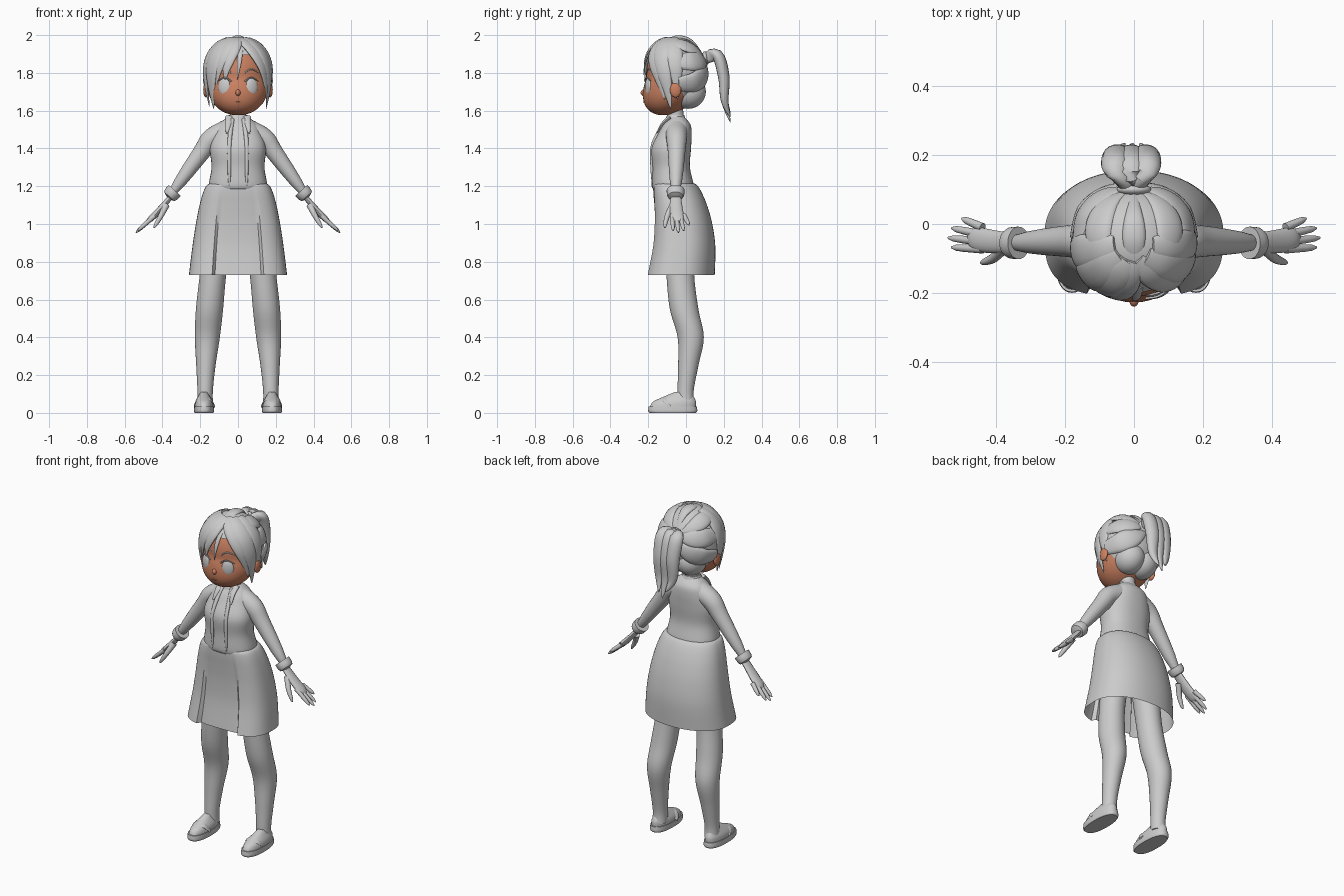
import bpy
import bmesh
from math import sin, cos, pi, radians
from mathutils import Vector, Matrix

if "Cube" in bpy.data.objects:
    bpy.data.objects.remove(bpy.data.objects["Cube"])


def material(name, red, green, blue):
    mat = bpy.data.materials.new(name)
    mat.use_nodes = True
    colour = (red, green, blue, 1)
    mat.diffuse_color = colour
    mat.node_tree.nodes["Principled BSDF"].inputs["Base Color"].default_value = colour
    return mat


GREY = material("plain grey", .6, .6, .6)
SKIN = material("warm skin", .6, .22, .12)
SKULL = Vector((0, -.055, 1.8))
SKULL_WIDTH, SKULL_DEPTH, SKULL_HEIGHT = .172, .167, .19
FRONTWARD = Vector((0, 1, 0))
parts = []


def finish(name, mesh_builder, mat, mirror):
    bmesh.ops.recalc_face_normals(mesh_builder, faces=mesh_builder.faces)
    mesh = bpy.data.meshes.new(name)
    mesh_builder.to_mesh(mesh)
    mesh_builder.free()
    mesh.materials.append(mat)
    part = bpy.data.objects.new(name, mesh)
    bpy.context.collection.objects.link(part)
    if mirror:
        part.modifiers.new("both sides", 'MIRROR')
    parts.append(part)


def smooth_rows(rows, steps=5):
    """Catmull-Rom interpolation between rows of numbers."""
    rows = [Vector(row) for row in rows]
    padded = [rows[0], *rows, rows[-1]]
    result = []
    for before, start, end, after in zip(padded, padded[1:], padded[2:], padded[3:]):
        for step in range(steps):
            t = step / steps
            bend = 2 * before - 5 * start + 4 * end - after
            twist = 3 * (start - end) + after - before
            result.append(start + t / 2 * (end - before + t * (bend + t * twist)))
    return result + [rows[-1]]


def skin_rings(name, rings, mat, mirror, capped=True):
    builder = bmesh.new()
    loops = [[builder.verts.new(point) for point in ring] for ring in rings]
    for low, high in zip(loops, loops[1:]):
        for i in range(len(low)):
            builder.faces.new((low[i - 1], low[i], high[i], high[i - 1]))
    if capped:
        builder.faces.new(loops[0])
        builder.faces.new(loops[-1])
    finish(name, builder, mat, mirror)


def power(value, exponent):
    return (1 if value >= 0 else -1) * abs(value) ** exponent


def loft(name, rows, depth, mat=GREY, square=2, front_square=None, mirror=False,
         segments=40, capped=True, pleat=0, lean=lambda z: 0):
    """Stack of level ovals given as height, centre y and half width."""
    rings = []
    for z, y, radius in smooth_rows(rows):
        ring = []
        for i in range(segments):
            across, ahead = sin(2 * pi * i / segments), cos(2 * pi * i / segments)
            exponent = 2 / (front_square if front_square and ahead > 0 else square)
            inset = pleat * (rows[0][0] - z) if ahead > 0 and abs(across) < .33 else 0
            ring.append((lean(z) + radius * power(across, exponent),
                         y - radius * depth * power(ahead, exponent) + inset, z))
        rings.append(ring)
    skin_rings(name, rings, mat, mirror, capped)


def tube(name, path, start, end, flat=1, up=FRONTWARD, swell=False, mirror=False, segments=16):
    """Round-ended sweep; without an up direction it lies flat on the skull."""
    points = smooth_rows(path)
    last = len(points) - 1
    rings = []
    for i, point in enumerate(points):
        t = i / last
        along = points[min(i + 1, last)] - points[max(i - 1, 0)]
        side = along.cross(up or point - SKULL).normalized()
        normal = side.cross(along).normalized()
        width = start + (end - start) * t
        width *= sin(pi * (.2 + .79 * t)) if swell else max(.1, 1 - t ** 6) ** .5
        turns = [2 * pi * k / segments for k in range(segments)]
        rings.append([point + width * (side * cos(a) + normal * flat * sin(a)) for a in turns])
    skin_rings(name, rings, GREY, mirror)


def ball(name, centre, radii, mat=GREY, yaw=0, mirror=False, drop=None):
    builder = bmesh.new()
    place = Matrix.Translation(centre) @ Matrix.Rotation(radians(yaw), 4, 'Z') @ Matrix.Diagonal((*radii, 1))
    bmesh.ops.create_uvsphere(builder, u_segments=40, v_segments=24, radius=1, matrix=place)
    if drop:
        unwanted = [face for face in builder.faces if drop(face.calc_center_median())]
        bmesh.ops.delete(builder, geom=unwanted, context='FACES')
    finish(name, builder, mat, mirror)


def lock(name, turn_start, turn_end, z_end, width, z_start=1.98, mirror=False):
    """Strand over the skull between two azimuths, measured from the front."""
    path = []
    for step in range(6):
        t = step / 5
        azimuth = radians(turn_start + (turn_end - turn_start) * t ** .7)
        z = z_start + (z_end - z_start) * t ** 1.5
        rise = (z - SKULL.z) / SKULL_HEIGHT
        reach = (1 - rise * rise) ** .5 if rise > 0 else 1 - .12 * rise * rise
        path.append((SKULL.x + SKULL_WIDTH * reach * sin(azimuth),
                     SKULL.y - SKULL_DEPTH * reach * cos(azimuth), z))
    tube(name, path, width, width, flat=.36, up=None, swell=True, mirror=mirror)


# Head: a squared-off egg whose chin slides forward
heights = [sin(pi * i / 17) for i in range(-8, 9)]
loft("head", [(1.77 + .195 * h, -.06 + .06 * min(0, h), .165 * (1 - abs(h) ** 2.5) ** .5) for h in heights],
     depth=.92, mat=SKIN)

# Face details
ball("nose", (0, -.22, 1.695), (.014, .02, .018), SKIN)
ball("mouth", (0, -.223, 1.645), (.016, .004, .003), SKIN)
ball("ears", (.17, -.055, 1.71), (.014, .03, .04), SKIN, mirror=True)
ball("eyes", (.072, -.2, 1.725), (.034, .014, .047), yaw=22, mirror=True)
for name, z, back in (("upper_lashes", 1.755, 0), ("eyebrows", 1.8, .01)):
    tube(name, [(.035, back - .216, z), (.07, back - .21, z + .02), (.11, back - .185, z)],
         start=.004, end=.003, mirror=True)

# Hair cap, open over the face
ball("hair_cap", SKULL, (.176, .168, .19),
     drop=lambda c: c.z < 1.62 or (c.y < -.06 and c.z < 1.9))

# Fringe and side strands
lock("right_fringe_inner", -4, -24, 1.76, width=.045)
lock("right_fringe_middle", -20, -42, 1.74, width=.052)
lock("right_fringe_outer", -45, -58, 1.61, width=.055)
lock("right_side_strand", -80, -80, 1.62, width=.05)
lock("left_fringe_inner", 8, 68, 1.66, width=.042)
lock("left_fringe_outer", 40, 80, 1.61, width=.048)
lock("left_side_strand", 80, 94, 1.66, width=.045)
lock("loose_strand", 8, -1, 1.76, width=.013, z_start=1.92)

# Hair swept back to the tie
lock("swept_upper_hair", 60, 174, 1.88, width=.046, z_start=1.96, mirror=True)
lock("swept_middle_hair", 85, 176, 1.87, width=.055, z_start=1.86, mirror=True)
lock("swept_lower_hair", 95, 178, 1.84, width=.06, z_start=1.74, mirror=True)
ball("nape_hair", (.045, .01, 1.7), (.085, .095, .09), mirror=True)
tube("crown_strand", [(0, -.1, 1.97), (0, -.04, 1.985), (0, .03, 1.965), (0, .1, 1.88)],
     start=.036, end=.03, flat=.4, up=None, swell=True)

# Ponytail and its band
ball("hair_band", (0, .1, 1.872), (.05, .02, .042))
for name, x in (("left", .036), ("middle", -.008), ("right", -.052)):
    tube("ponytail_" + name,
         [(x / 4, .1, 1.87), (x, .165, 1.895), (x, .2, 1.78), (x, .205, 1.65), (x / 2, .235, 1.53 + abs(x))],
         start=.042, end=.042, flat=.75, up=None, swell=True)

# Neck, jacket and collar
loft("neck", [(1.48, -.05, .045), (1.64, -.06, .042)], depth=1)
loft("jacket", [(1.18, -.07, .13), (1.2, -.07, .155), (1.3, -.08, .14), (1.4, -.08, .148),
                (1.48, -.06, .125), (1.53, -.05, .1), (1.57, -.05, .05)], depth=.72, square=2.3)
loft("collar", [(1.54, -.055, .065), (1.578, -.055, .05)], depth=.9)
tube("collar_points", [(.045, -.085, 1.565), (.05, -.125, 1.53), (.06, -.155, 1.48)],
     start=.024, end=.008, flat=.5, mirror=True)
tube("lapels", [(.03, -.1, 1.555), (.042, -.155, 1.47), (.046, -.18, 1.4), (.046, -.181, 1.3), (.046, -.176, 1.2)],
     start=.012, end=.01, flat=.8, mirror=True)

# Sleeves and cuffs
tube("sleeves", [(.06, -.05, 1.49), (.14, -.05, 1.45), (.2, -.05, 1.37), (.36, -.055, 1.15)],
     start=.062, end=.04, mirror=True, segments=24)
tube("cuffs", [(.335, -.055, 1.178), (.37, -.055, 1.14)], start=.043, end=.042, flat=1.1, mirror=True, segments=24)

# Hands, with the fingers fanned by rule
tube("palms", [(.35, -.055, 1.15), (.42, -.05, 1.07), (.48, -.04, 1.01)],
     start=.013, end=.02, flat=2.1, mirror=True)
for i, name in enumerate(("index", "middle", "ring", "little")):
    drop = .01 * (i - 1) ** 2
    tube(name + "_fingers", [(.44, .021 * i - .073, 1.045), (.54 - drop, .028 * i - .068, .955 + drop)],
         start=.013, end=.01, mirror=True)
tube("thumbs", [(.38, -.07, 1.1), (.41, -.1, 1.04), (.445, -.113, .98)], start=.018, end=.01, mirror=True)

# Skirt: flares like a square root, with a recessed front panel
skirt = [(1.215 - .485 * t, -.06 + .15 * t - .12 * t * t, .15 + .11 * t ** .5)
         for t in [(i / 6) ** 2 for i in range(7)]]
loft("skirt", skirt, depth=.7, square=2.15, front_square=3, segments=96, capped=False, pleat=.055)

# Legs splay outwards towards the feet
loft("legs", [(.92, -.03, .075), (.73, -.03, .07), (.55, -.01, .072), (.4, .025, .066),
              (.25, .012, .051), (.12, -.002, .041), (.05, 0, .042)],
     depth=1.05, mirror=True, lean=lambda z: .175 - .08 * z * z)

# Shoes
loft("shoe_soles", [(0, -.07, .05), (.01, -.07, .053), (.035, -.07, .052)],
     depth=2.45, square=2.4, mirror=True, lean=lambda z: .18)
loft("shoe_uppers", [(.03, -.07, .05), (.06, -.06, .046), (.09, -.035, .03), (.11, -.015, .018)],
     depth=2.45, square=2.2, mirror=True, lean=lambda z: .18)
tube("shoe_straps", [(.13, -.085, .035), (.145, -.11, .068), (.18, -.125, .075), (.214, -.11, .068), (.23, -.085, .035)],
     start=.016, end=.016, flat=.35, up=Vector((0, -.5, 1)), mirror=True)

# Smooth shading that keeps the sharp edges
bpy.ops.object.select_all(action='DESELECT')
for part in parts:
    part.select_set(True)
bpy.context.view_layer.objects.active = parts[0]
bpy.ops.object.shade_smooth_by_angle(angle=radians(40))
